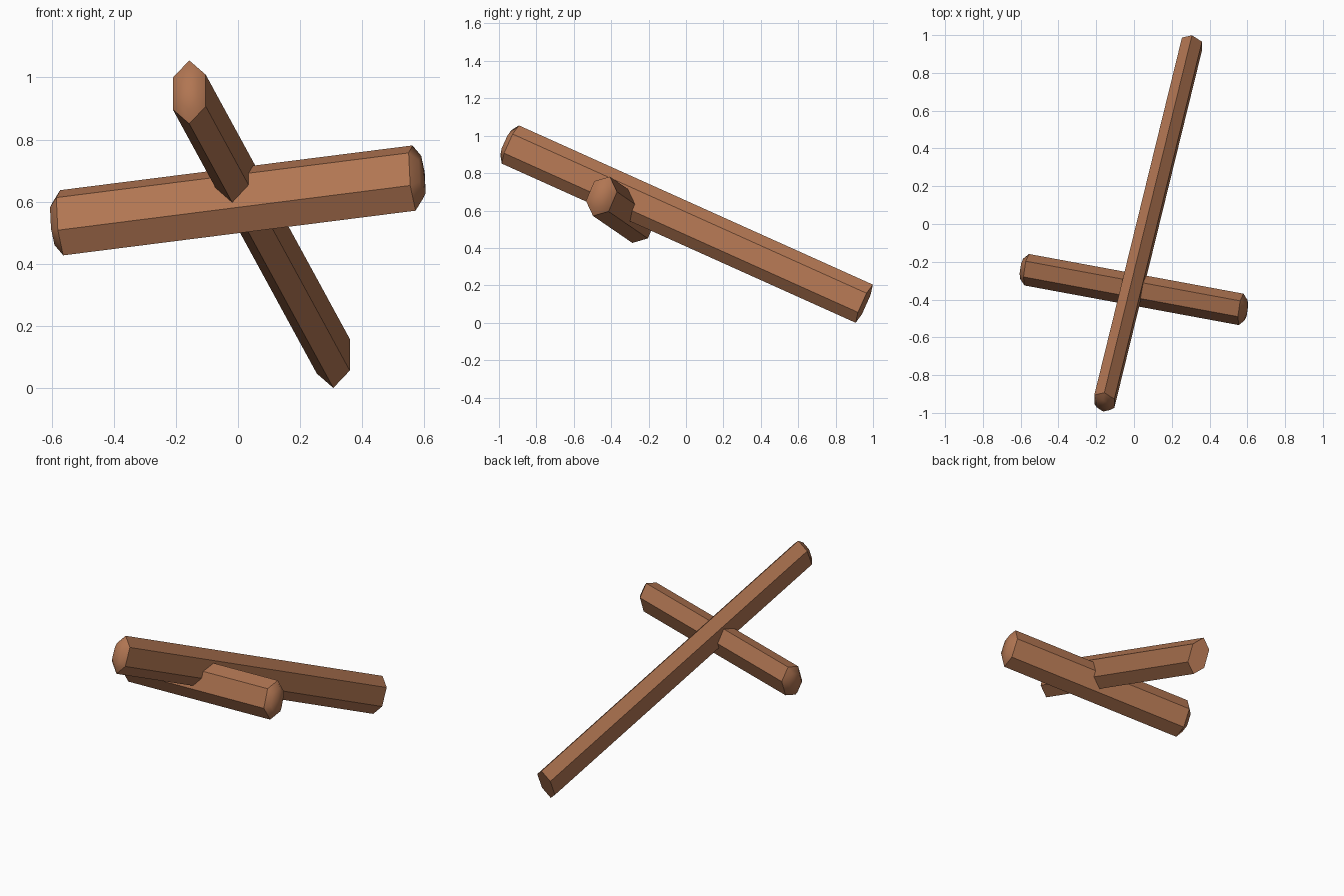
import bpy, bmesh, math
from mathutils import Vector

if "Cube" in bpy.data.objects:
    bpy.data.objects.remove(bpy.data.objects["Cube"])

wood = bpy.data.materials.new("brown wood")
wood.diffuse_color = (0.44, 0.18, 0.085, 1)
wood.use_nodes = True
wood.node_tree.nodes["Principled BSDF"].inputs["Base Color"].default_value = wood.diffuse_color


def beam(name, start, end, half_section, domed_start, domed_end):
    """Six-sided log; half_section holds two of its corner offsets, the rest follow by symmetry."""
    start, end = Vector(start), Vector(end)
    axis = (end - start).normalized()
    # make the corner offsets square to the axis
    a, c = [Vector(p) - axis * Vector(p).dot(axis) for p in half_section]
    b = a + c
    ring = [a, b, c, -a, -b, -c]
    bm = bmesh.new()
    rings = [[bm.verts.new(p + r) for r in ring] for p in (start, end)]
    for i in range(6):
        j = (i + 1) % 6
        bm.faces.new((rings[0][i], rings[0][j], rings[1][j], rings[1][i]))
    # ends: flat, or swollen into a shallow rounded cap
    for rim, p, out, domed in ((rings[0], start, -axis, domed_start),
                               (rings[1], end, axis, domed_end)):
        if not domed:
            bm.faces.new(rim)
            continue
        inner = [bm.verts.new(p + r * 0.65 + out * 0.027) for r in ring]
        tip = bm.verts.new(p + out * 0.034)
        for i in range(6):
            j = (i + 1) % 6
            bm.faces.new((rim[i], rim[j], inner[j], inner[i]))
            bm.faces.new((inner[i], inner[j], tip))
    bmesh.ops.recalc_face_normals(bm, faces=bm.faces)
    # soft caps, crisp sides
    for f in bm.faces:
        f.smooth = abs(f.normal.dot(axis)) > 0.2
    for e in bm.edges:
        if len(e.link_faces) == 2 and any(not f.smooth for f in e.link_faces):
            e.smooth = False
    mesh = bpy.data.meshes.new(name)
    bm.to_mesh(mesh)
    bm.free()
    mesh.materials.append(wood)
    obj = bpy.data.objects.new(name, mesh)
    bpy.context.collection.objects.link(obj)
    return obj


# long leaning post, flat at the foot
beam("long_post", (-0.157, -0.939, 0.953), (0.307, 0.953, 0.102),
     [(0, 0.046, 0.102), (0.053, -0.034, -0.046)], True, False)

# short crossbeam
beam("crossbeam", (-0.568, -0.242, 0.532), (0.567, -0.452, 0.676),
     [(-0.005, 0.045, 0.105), (-0.013, -0.083, -0.024)], True, True)
